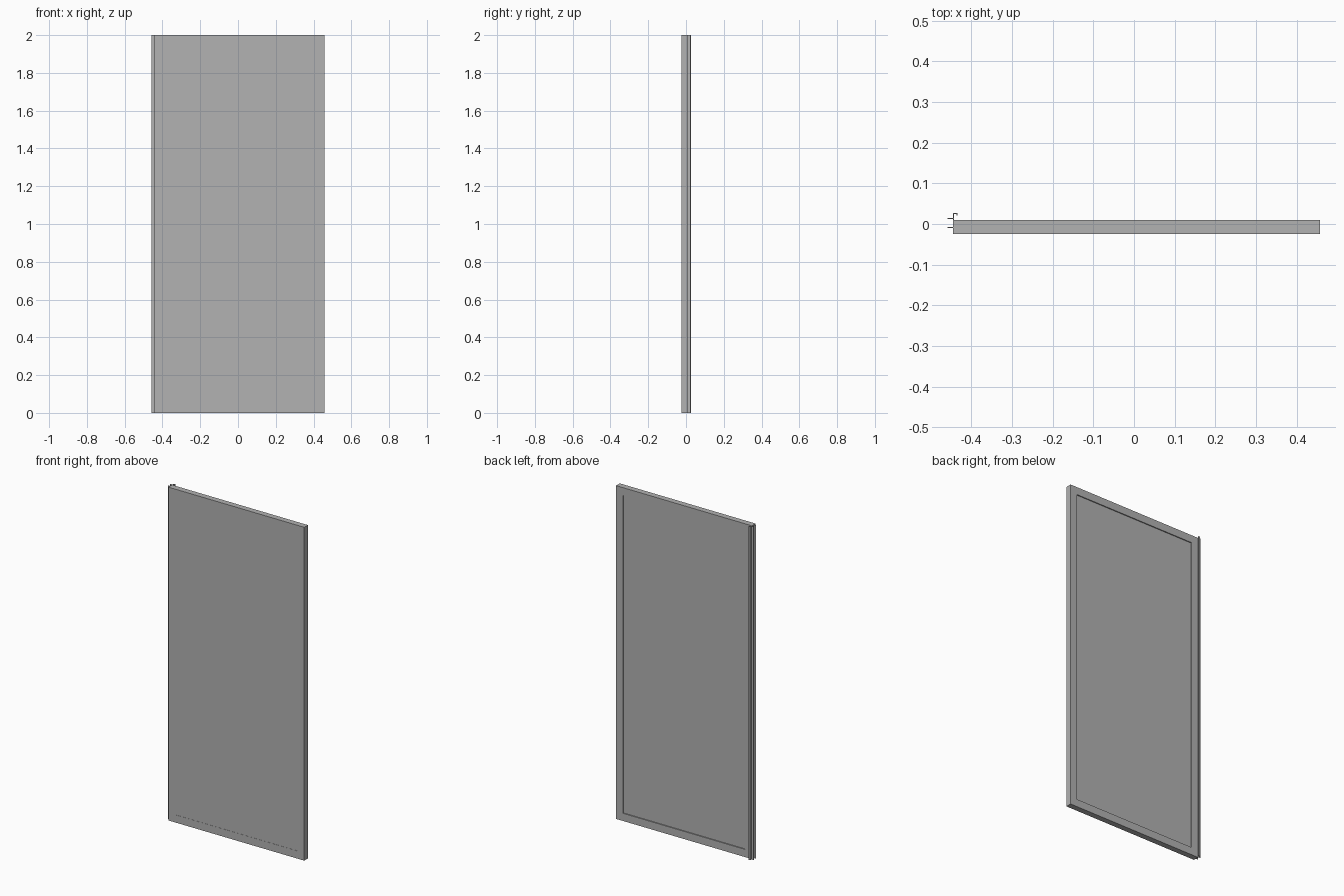
import bpy
import bmesh
from mathutils import Vector

default = bpy.data.objects.get("Cube")
if default:
    bpy.data.objects.remove(default, do_unlink=True)

HEIGHT = 2.0
LEFT, RIGHT = -0.445, 0.457
FRONT, BACK = -0.025, 0.010

grey = bpy.data.materials.new("plain_grey")
grey.use_nodes = True
colour = (0.445, 0.445, 0.445, 1.0)
grey.diffuse_color = colour
grey.node_tree.nodes["Principled BSDF"].inputs["Base Color"].default_value = colour


def finish(name, bm):
    bmesh.ops.recalc_face_normals(bm, faces=bm.faces)
    mesh = bpy.data.meshes.new(name)
    bm.to_mesh(mesh)
    bm.free()
    mesh.materials.append(grey)
    obj = bpy.data.objects.new(name, mesh)
    bpy.context.collection.objects.link(obj)
    return obj


def box(bm, x0, x1, y0, y1):
    """Full-height box between the given x and y limits."""
    verts = bmesh.ops.create_cube(bm, size=1)["verts"]
    bmesh.ops.scale(bm, verts=verts, vec=(x1 - x0, y1 - y0, HEIGHT))
    bmesh.ops.translate(bm, verts=verts,
                        vec=((x0 + x1) / 2, (y0 + y1) / 2, HEIGHT / 2))


def recess(bm, direction, border, depth):
    """Sink the middle of the face that looks along direction."""
    bm.normal_update()
    face = max(bm.faces, key=lambda f: f.normal.dot(direction) * f.calc_area())
    bmesh.ops.inset_region(bm, faces=[face], thickness=border)
    extruded = bmesh.ops.extrude_discrete_faces(bm, faces=[face])["faces"][0]
    bmesh.ops.translate(bm, verts=extruded.verts, vec=-direction * depth)


# Door leaf: deeper sunk field on the back, hairline one on the front
bm = bmesh.new()
box(bm, LEFT, RIGHT, FRONT, BACK)
recess(bm, Vector((0, 1, 0)), 0.065, 0.006)
recess(bm, Vector((0, -1, 0)), 0.065, 0.001)
finish("door_leaf", bm)

# Two thin sealing fins along the edge
for name, y in (("front_seal_fin", -0.0085), ("back_seal_fin", 0.0135)):
    bm = bmesh.new()
    box(bm, -0.459, -0.443, y - 0.001, y + 0.001)
    finish(name, bm)

# Hooked edge strip, extruded from its cross-section
hook = [(LEFT, BACK), (LEFT, 0.027), (-0.434, 0.027), (-0.434, 0.021),
        (-0.436, 0.021), (-0.436, 0.025), (-0.443, 0.025), (-0.443, BACK)]
bm = bmesh.new()
base = bm.faces.new([bm.verts.new((x, y, 0)) for x, y in hook])
top = bmesh.ops.extrude_face_region(bm, geom=[base])["geom"]
bmesh.ops.translate(bm, vec=(0, 0, HEIGHT),
                    verts=[v for v in top if isinstance(v, bmesh.types.BMVert)])
finish("hooked_edge_strip", bm)
